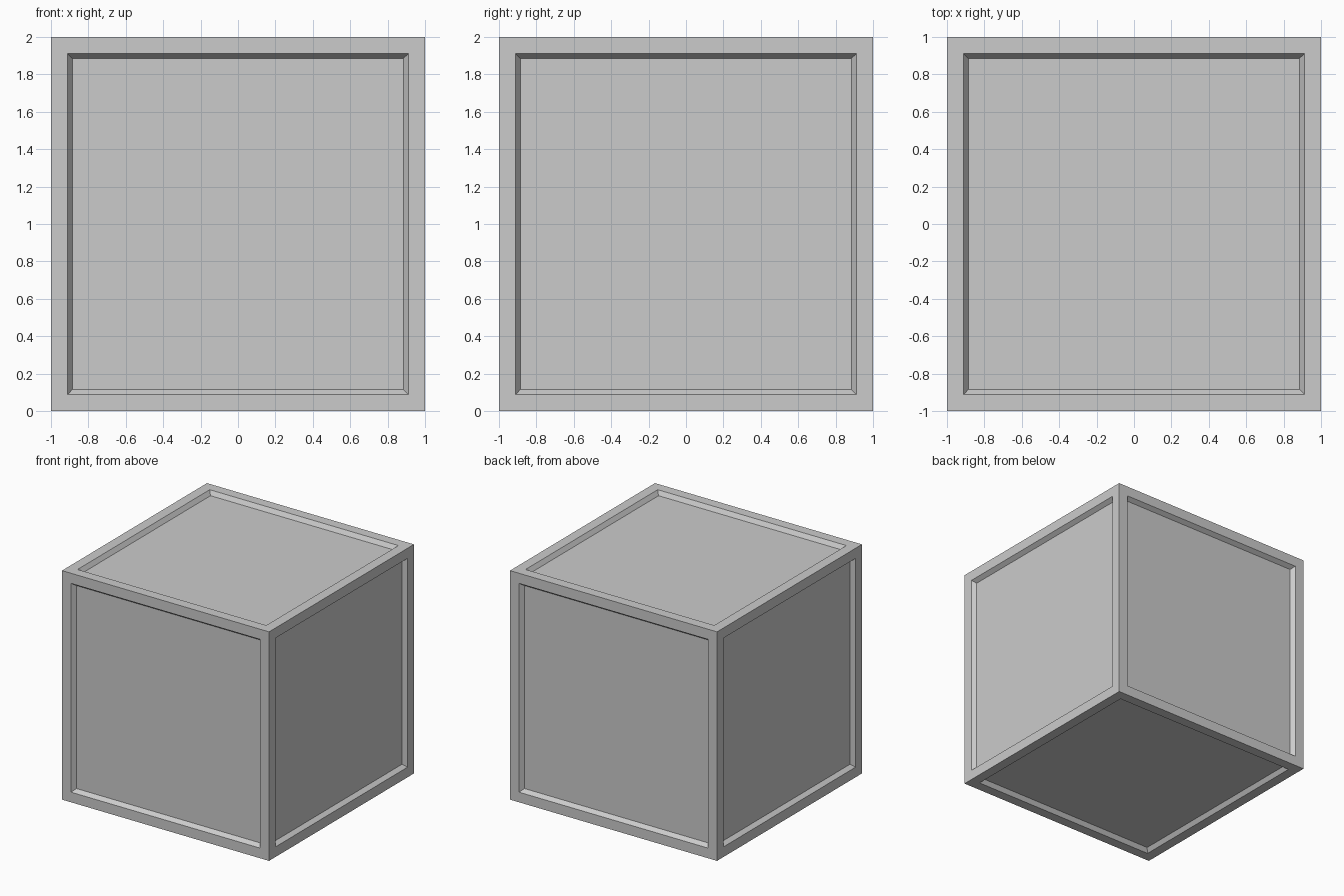
import bpy, bmesh
from mathutils import Matrix

if "Cube" in bpy.data.objects:
    bpy.data.objects.remove(bpy.data.objects["Cube"])

# Cube body standing on the ground
bm = bmesh.new()
bmesh.ops.create_cube(bm, size=2.0, matrix=Matrix.Translation((0, 0, 1)))
panels = bm.faces[:]

# Flat border frame on every side
bmesh.ops.inset_individual(bm, faces=panels, thickness=0.125, depth=0)
# Bevelled step down to the recessed panels
bmesh.ops.inset_individual(bm, faces=panels, thickness=0.036, depth=-0.036)
bmesh.ops.recalc_face_normals(bm, faces=bm.faces[:])

mesh = bpy.data.meshes.new("panelled_crate")
bm.to_mesh(mesh)
bm.free()
crate = bpy.data.objects.new("panelled_crate", mesh)
bpy.context.collection.objects.link(crate)
